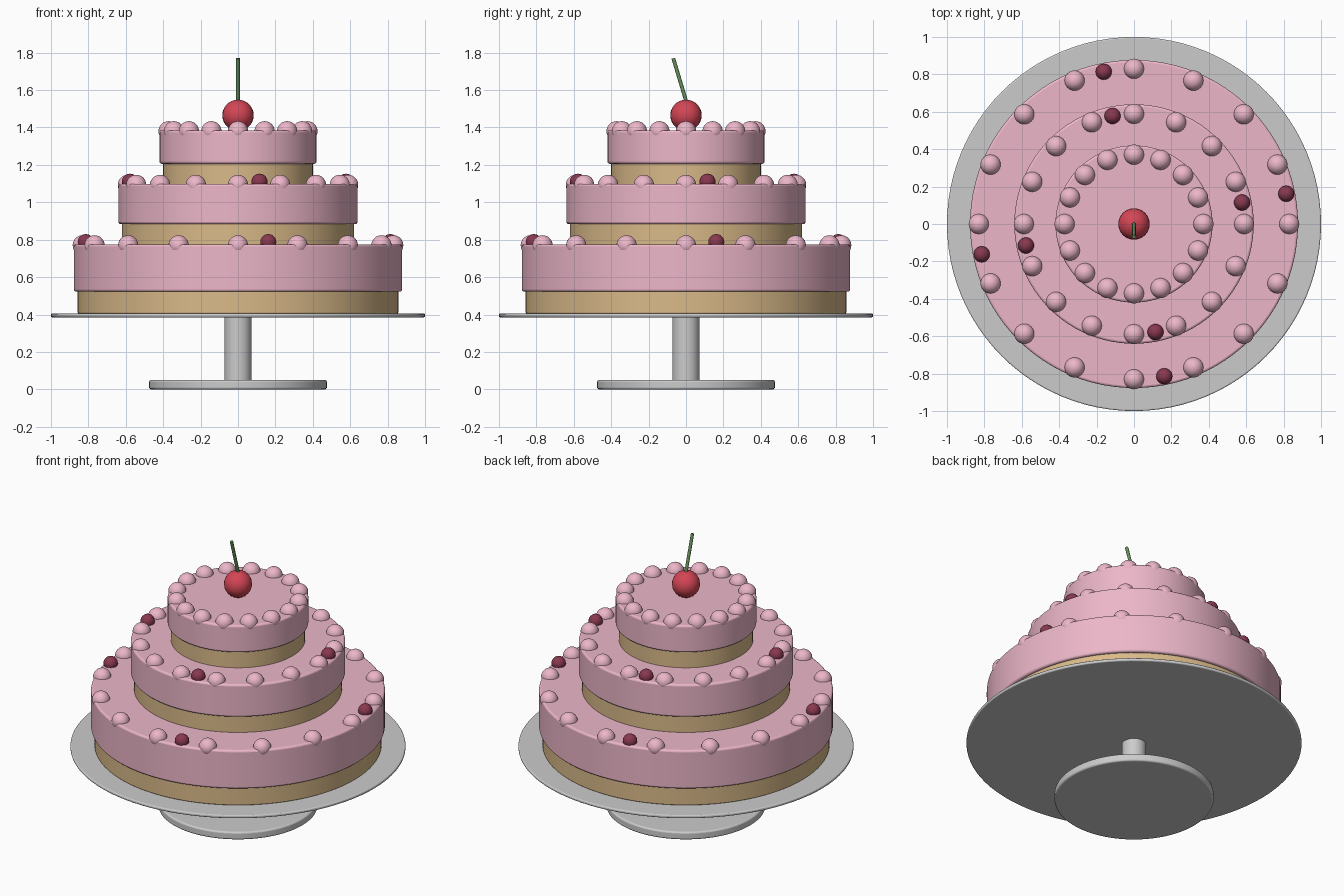
import bpy, math
from mathutils import Vector

if "Cube" in bpy.data.objects:
    bpy.data.objects.remove(bpy.data.objects["Cube"])


def material(name, rgb):
    m = bpy.data.materials.new(name)
    m.diffuse_color = (*rgb, 1)
    m.use_nodes = True
    m.node_tree.nodes["Principled BSDF"].inputs["Base Color"].default_value = m.diffuse_color
    return m


PINK = material("pink_frosting", (0.84, 0.47, 0.58))
TAN = material("sponge", (0.70, 0.49, 0.25))
DARK = material("dark_berry", (0.25, 0.04, 0.08))
RED = material("red_cherry", (0.66, 0.06, 0.09))
GREEN = material("green_stem", (0.13, 0.28, 0.10))


def finish(name, mat):
    o = bpy.context.object
    o.name = name
    if mat:
        o.data.materials.append(mat)
    return o


def disc(name, r, z0, z1, bevel, mat=None):
    bpy.ops.mesh.primitive_cylinder_add(vertices=96, radius=r, depth=z1 - z0,
                                        location=(0, 0, (z0 + z1) / 2))
    o = finish(name, mat)
    if bevel:
        b = o.modifiers.new("bevel", 'BEVEL')
        b.width = bevel
        b.segments = 3
    bpy.ops.object.shade_smooth_by_angle(angle=math.radians(35))
    return o


def ball(name, r, loc, mat):
    bpy.ops.mesh.primitive_uv_sphere_add(segments=24, ring_count=14, radius=r, location=loc)
    o = finish(name, mat)
    bpy.ops.object.shade_smooth()
    return o


def ring(name, count, ring_r, start, r, z, mat):
    for i in range(count):
        a = start + math.tau * i / count
        ball(f"{name}_{i + 1}", r, (ring_r * math.cos(a), ring_r * math.sin(a), z), mat)


# Cake stand
disc("stand_base", 0.475, 0, 0.05, 0.01)
disc("stand_column", 0.072, 0.045, 0.39, 0)
disc("stand_plate", 1.0, 0.385, 0.405, 0.007)

# Tiers: sponge radius, bottom, sponge top, frosting top, pearl ring radius, berries
tiers = [("lower", 0.857, 0.405, 0.522, 0.775, 0.83, True),
         ("middle", 0.62, 0.77, 0.884, 1.098, 0.589, True),
         ("upper", 0.40, 1.09, 1.206, 1.385, 0.371, False)]
for name, r, z0, z1, z2, pr, berries in tiers:
    disc(name + "_sponge", r, z0, z1 + 0.01, 0.006, TAN)
    disc(name + "_frosting", r + 0.02, z1, z2, 0.012, PINK)
    ring(name + "_frosting_pearl", 16, pr, 0, 0.054, z2 - 0.005, PINK)
    if berries:
        ring(name + "_berry", 4, pr, math.radians(11.25), 0.043, z2 + 0.012, DARK)

# Cherry with leaning stem
ball("cherry", 0.084, (0, 0, 1.465), RED)
a, b = Vector((0, 0.004, 1.53)), Vector((0, -0.068, 1.77))
bpy.ops.mesh.primitive_cylinder_add(vertices=16, radius=0.01, depth=(b - a).length,
                                    location=(a + b) / 2)
stem = finish("cherry_stem", GREEN)
stem.rotation_euler = (b - a).to_track_quat('Z', 'Y').to_euler()
bpy.ops.object.shade_smooth_by_angle(angle=math.radians(35))
